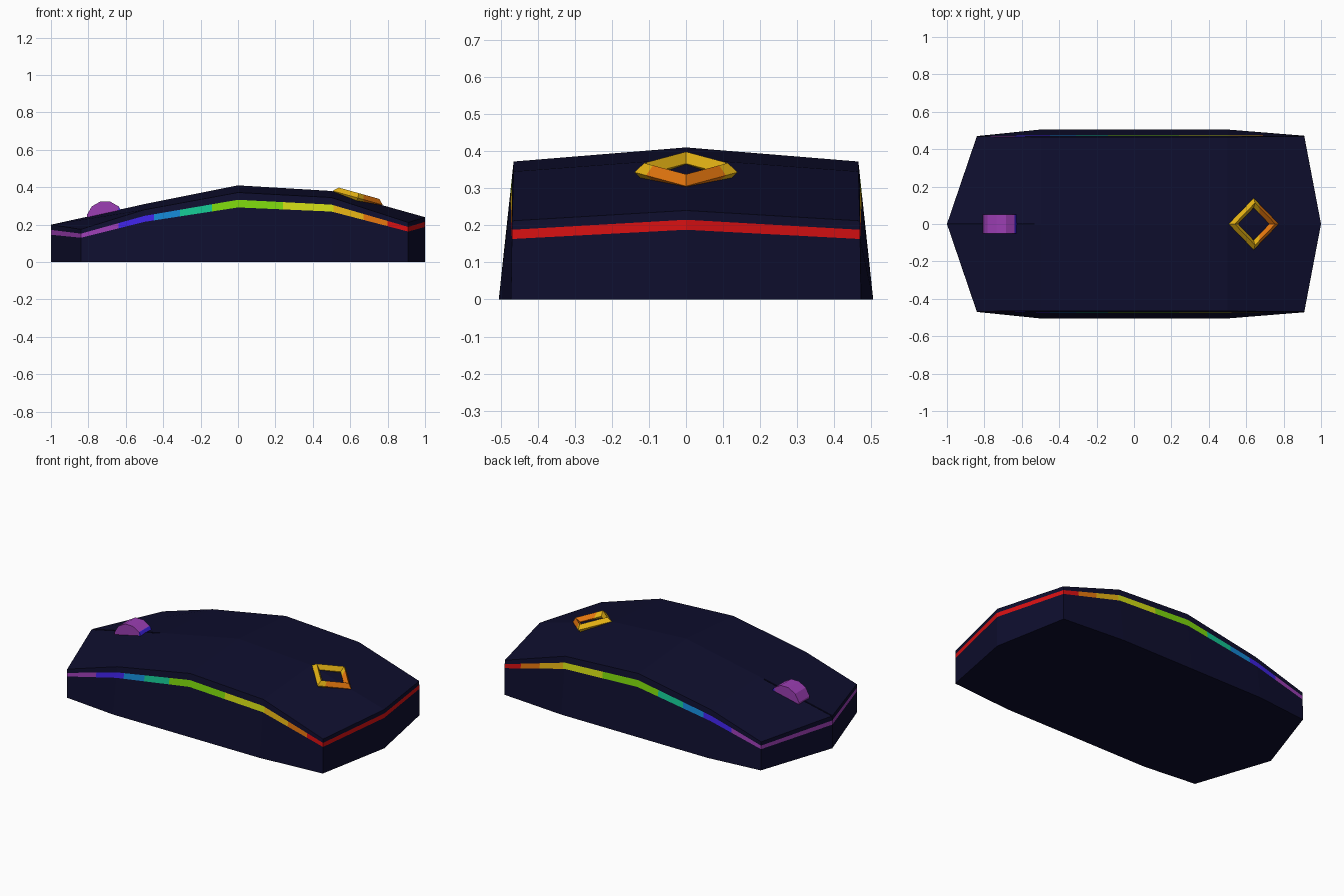
import bpy, bmesh, math
from mathutils import Matrix, Vector

if "Cube" in bpy.data.objects:
    bpy.data.objects.remove(bpy.data.objects["Cube"])


def lin(c):
    c /= 255
    return c / 12.92 if c <= 0.04045 else ((c + 0.055) / 1.055) ** 2.4


def material(name, rgb):
    m = bpy.data.materials.new(name)
    m.diffuse_color = (*[lin(c) for c in rgb], 1)
    m.use_nodes = True
    m.node_tree.nodes["Principled BSDF"].inputs["Base Color"].default_value = m.diffuse_color
    return m


# Palette: dark shell plus a rainbow that runs along x
PALETTE = [("navy", (14, 14, 46)), ("purple", (156, 62, 180)), ("blue", (62, 34, 226)),
           ("azure", (20, 135, 210)), ("teal", (20, 198, 145)), ("green", (124, 214, 12)),
           ("yellow", (208, 218, 20)), ("gold", (228, 178, 20)), ("orange", (228, 118, 14)),
           ("red", (216, 16, 18))]
MATS = [material(*p) for p in PALETTE]
BANDS = [-0.64, -0.45, -0.31, -0.14, 0.24, 0.51, 0.67, 0.80]


def rainbow(bm):
    """Cut every non-shell face at the band limits and colour it by x."""
    for x in BANDS:
        faces = [f for f in bm.faces if f.material_index]
        geom = list({e for f in faces for e in f.edges}) + faces + list({v for f in faces for v in f.verts})
        bmesh.ops.bisect_plane(bm, geom=geom, dist=1e-4, plane_co=(x, 0, 0), plane_no=(1, 0, 0))
    for f in bm.faces:
        if f.material_index:
            cx = f.calc_center_median().x
            f.material_index = 1 + sum(cx > b for b in BANDS)


def finish(bm, name):
    bmesh.ops.recalc_face_normals(bm, faces=bm.faces)
    me = bpy.data.meshes.new(name)
    bm.to_mesh(me)
    bm.free()
    for m in MATS:
        me.materials.append(m)
    ob = bpy.data.objects.new(name, me)
    bpy.context.collection.objects.link(ob)
    return ob


# Body stations: x, bottom half width, top half width, strip low z, strip high z, rim z
SIDE = [(-0.84, 0.47, 0.467, 0.130, 0.152, 0.175),
        (-0.50, 0.505, 0.465, 0.215, 0.247, 0.28),
        (0.00, 0.505, 0.465, 0.292, 0.333, 0.372),
        (0.50, 0.505, 0.465, 0.270, 0.307, 0.345),
        (0.91, 0.472, 0.469, 0.163, 0.188, 0.212)]
NOSE = (-1, 0, 0, 0.146, 0.172, 0.20)
TAIL = (1, 0, 0, 0.188, 0.215, 0.24)
outline = [NOSE] + [(s, -1) for s in SIDE] + [TAIL] + [(s, 1) for s in reversed(SIDE)]

bm = bmesh.new()
rings = [[], [], [], []]
for item in outline:
    s, sign = item if len(item) == 2 else (item, 1)
    x, yb, yt, lo, hi, rim = s
    for ring, z in zip(rings, (0, lo, hi, rim)):
        ring.append(bm.verts.new((x, sign * (yb + (yt - yb) * z / rim), z)))
n = len(outline)
bm.faces.new(rings[0])
for level in range(3):
    a, b = rings[level], rings[level + 1]
    for i in range(n):
        j = (i + 1) % n
        f = bm.faces.new((a[i], a[j], b[j], b[i]))
        f.material_index = 1 if level == 1 else 0      # light strip
# Crowned top: rim joined to a raised centre line
top = rings[3]
spine = [top[0]] + [bm.verts.new((x, 0, z)) for x, z in ((-0.5, 0.31), (0, 0.41), (0.5, 0.38))] + [top[6]]
for i in range(4):
    for side in ([top[k] for k in range(1, 6)], [top[n - k] for k in range(1, 6)]):
        bm.faces.new((spine[i], spine[i + 1], side[i + 1], side[i]))
rainbow(bm)
body = finish(bm, "mouse_body")

# Button split: thin groove from the nose to behind the wheel
bm = bmesh.new()
bmesh.ops.create_cube(bm, size=1, matrix=Matrix.Translation((-0.78, 0, 0.2525))
                      @ Matrix.Rotation(-math.atan2(0.11, 0.5), 4, 'Y')
                      @ Matrix.Diagonal((0.5, 0.008, 0.03, 1)))
cutter = finish(bm, "button_split_cutter")
cutter.hide_render = True
cutter.hide_set(True)
mod = body.modifiers.new("button_split", 'BOOLEAN')
mod.operation = 'DIFFERENCE'
mod.object = cutter

# Scroll wheel
bm = bmesh.new()
bmesh.ops.create_cone(bm, cap_ends=True, segments=12, radius1=0.102, radius2=0.102, depth=0.104,
                      matrix=Matrix.Translation((-0.71, 0, 0.225)) @ Matrix.Rotation(math.pi / 2, 4, 'X')
                      @ Matrix.Rotation(math.radians(15), 4, 'Z'))
for f in bm.faces:
    f.material_index = 1
rainbow(bm)
finish(bm, "scroll_wheel")

# Diamond-shaped trim ring lying on the sloping back
bm = bmesh.new()
tilt = Matrix.Translation((0.64, 0, 0.343)) @ Matrix.Rotation(math.atan2(0.14, 0.5), 4, 'Y')
R, r = 0.113, 0.026
grid = [[bm.verts.new(tilt @ Vector(((R + r * math.cos(b)) * math.cos(a),
                                     (R + r * math.cos(b)) * math.sin(a), r * math.sin(b))))
         for b in (k * math.pi / 2 for k in range(4))]
        for a in (k * math.pi / 2 for k in range(4))]
for i in range(4):
    for k in range(4):
        f = bm.faces.new((grid[i][k], grid[(i + 1) % 4][k],
                          grid[(i + 1) % 4][(k + 1) % 4], grid[i][(k + 1) % 4]))
        f.material_index = 1
rainbow(bm)
finish(bm, "diamond_trim")
